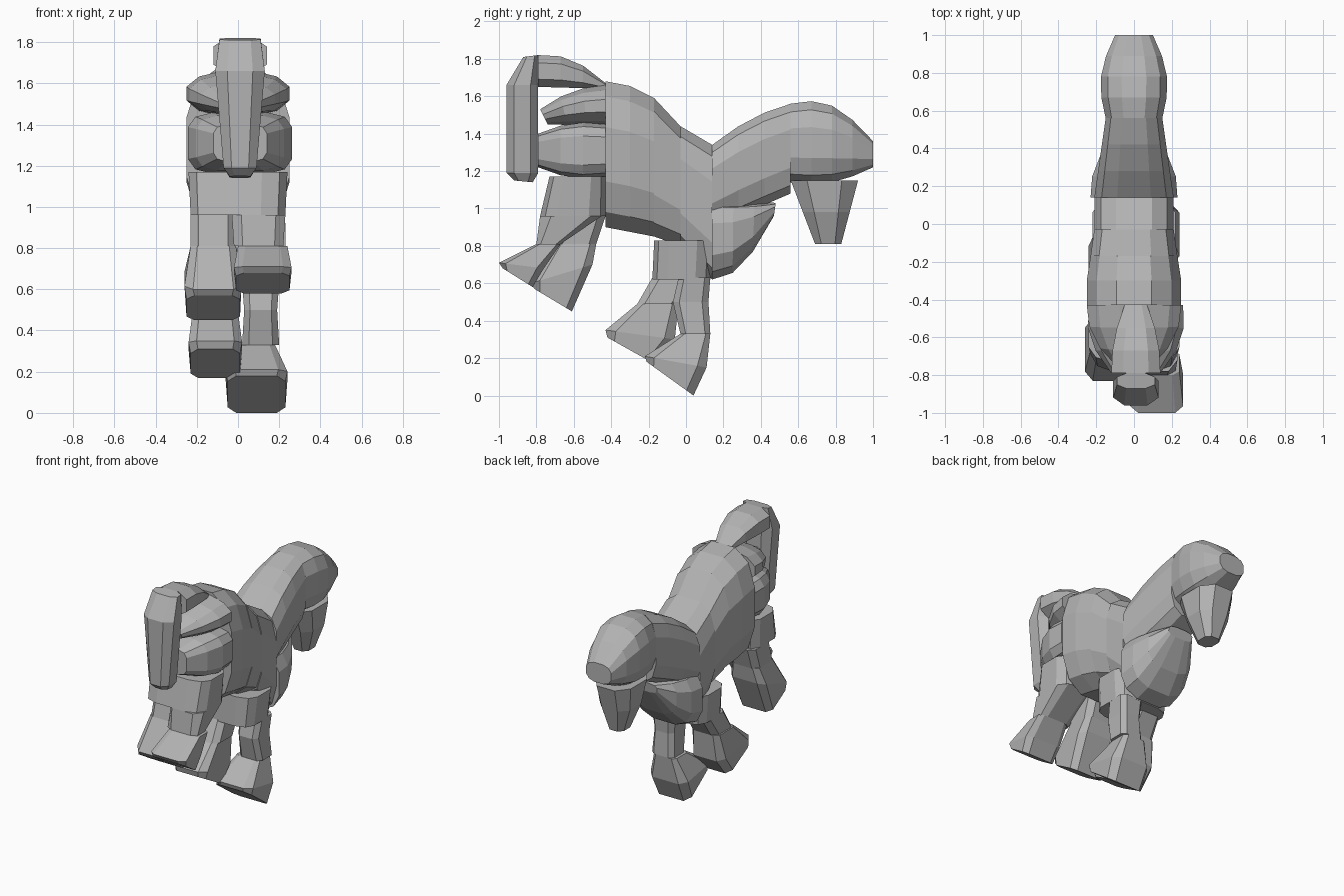
import bpy, bmesh
from math import cos, sin, pi, copysign
from mathutils import Vector

cube = bpy.data.objects.get("Cube")
if cube:
    bpy.data.objects.remove(cube)

shade = (0.45, 0.45, 0.45, 1)
grey = bpy.data.materials.new("plain grey")
grey.use_nodes = True
grey.diffuse_color = shade
grey.node_tree.nodes["Principled BSDF"].inputs["Base Color"].default_value = shade


def section(upper, lower, half_width):
    """A cross-section spanning two (y, z) points of the side profile."""
    return Vector(upper), Vector(lower), half_width


def outline(sides, box):
    """Unit superellipse filling -1..1 both ways; a low box value is squarer."""
    reach = cos(pi / sides) ** box
    angles = [2 * pi * (i + 0.5) / sides for i in range(sides)]
    return [tuple(copysign(abs(f(a)) ** box, f(a)) / reach for f in (cos, sin))
            for a in angles]


def bulging(sections, steps, crest, belly, swell):
    """Subdivide between sections, arching the upper, lower and side edges."""
    result = [sections[0]]
    for (up_a, low_a, width_a), (up_b, low_b, width_b) in zip(sections, sections[1:]):
        for step in range(1, steps + 1):
            t = step / steps
            arch = sin(pi * t)
            upper, lower = up_a.lerp(up_b, t), low_a.lerp(low_b, t)
            axis = (upper - lower).normalized()
            width = width_a + (width_b - width_a) * t + swell * arch
            result.append((upper + axis * crest * arch, lower - axis * belly * arch, width))
    return result


def loft(name, *sections, x=0, sides=12, box=0.75, steps=1, crest=0, belly=0, swell=0):
    """Skin a closed flat-shaded part through its cross-sections."""
    bm = bmesh.new()
    loops = []
    for upper, lower, width in bulging(sections, steps, crest, belly, swell):
        loop = []
        for across, along in outline(sides, box):
            point = lower.lerp(upper, (1 + along) / 2)
            loop.append(bm.verts.new((x + width * across, point.x, point.y)))
        loops.append(loop)
    for a, b in zip(loops, loops[1:]):
        for i in range(sides):
            j = (i + 1) % sides
            bm.faces.new((a[i], a[j], b[j], b[i]))
    bm.faces.new(loops[0])
    bm.faces.new(loops[-1])
    bmesh.ops.recalc_face_normals(bm, faces=bm.faces)
    mesh = bpy.data.meshes.new(name)
    bm.to_mesh(mesh)
    bm.free()
    mesh.materials.append(grey)
    bpy.context.collection.objects.link(bpy.data.objects.new(name, mesh))


# Trunk, with shared seams between neighbouring blocks
hip_y, chest_y, poll_y = -0.43, 0.14, 0.56
hip = section((hip_y, 1.68), (hip_y, 0.9), 0.25)
waist = section((-0.17, 1.59), (-0.17, 0.85), 0.23)
withers = section((-0.03, 1.44), (-0.03, 0.8), 0.21)
chest = section((chest_y, 1.34), (chest_y, 0.62), 0.21)
loft("rear_barrel", hip, waist, steps=2, crest=0.02, swell=0.01)
loft("middle_barrel", waist, withers, box=0.7)
loft("shoulders", withers, chest, box=0.6)
loft("breast", section((chest_y, 1.05), (chest_y, 0.62), 0.23),
     section((0.48, 1.03), (0.47, 0.96), 0.1),
     box=0.7, steps=3, belly=0.09, swell=0.04)
loft("neck", section((chest_y, 1.34), (chest_y, 0.9), 0.21),
     section((poll_y, 1.56), (poll_y, 1.08), 0.15),
     box=0.65, steps=3, crest=0.03)

# Head
loft("head", section((poll_y, 1.56), (poll_y, 1.14), 0.15),
     section((1, 1.36), (1, 1.22), 0.1),
     steps=4, crest=0.09, belly=0.04, swell=0.05)
loft("muzzle", section((0.92, 1.15), (poll_y, 1.15), 0.14),
     section((0.83, 0.81), (0.69, 0.81), 0.06),
     sides=8, steps=2, swell=0.02)

# Hindquarters
loft("croup", section((hip_y, 1.66), (hip_y, 1.44), 0.25),
     section((-0.78, 1.53), (-0.74, 1.45), 0.08),
     box=0.9, steps=3, crest=0.03, swell=0.05)
loft("rump", section((hip_y, 1.45), (hip_y, 1.17), 0.25),
     section((-0.79, 1.4), (-0.79, 1.22), 0.13), x=0.01,
     box=0.5, steps=3, crest=0.03, belly=0.03, swell=0.05)
loft("thighs", section((-0.73, 1.17), (hip_y, 1.17), 0.24),
     section((-0.78, 0.96), (hip_y, 0.96), 0.23), box=0.55)

# Tail
loft("tail_base", section((hip_y, 1.67), (hip_y, 1.64), 0.06),
     section((-0.79, 1.82), (-0.79, 1.65), 0.13), x=0.01,
     sides=8, steps=3, crest=0.05, swell=0.02)
loft("tail_drop", section((-0.79, 1.82), (-0.87, 1.81), 0.1),
     section((-0.79, 1.66), (-0.96, 1.66), 0.12),
     section((-0.79, 1.19), (-0.96, 1.19), 0.08),
     section((-0.82, 1.14), (-0.92, 1.15), 0.05), x=0.01, sides=8)

# Front legs: each hoof starts on the seam where its shin ends
loft("forearms", section((-0.17, 0.83), (chest_y, 0.83), 0.22),
     section((-0.18, 0.62), (0.13, 0.62), 0.2), box=0.55)
fetlock = section((-0.03, 0.33), (0.13, 0.33), 0.09)
loft("left_front_shin", section((-0.04, 0.63), (0.13, 0.63), 0.09),
     section((-0.07, 0.5), (0.12, 0.5), 0.08), fetlock, x=0.11, sides=8, box=0.5)
loft("left_front_hoof", fetlock, section((-0.22, 0.21), (0.11, 0.15), 0.15),
     section((-0.21, 0.18), (0.04, 0), 0.14), x=0.09, sides=8, box=0.4)
fetlock = section((-0.26, 0.49), (-0.04, 0.49), 0.11)
loft("right_front_shin", section((-0.18, 0.63), (0.05, 0.63), 0.1),
     fetlock, x=-0.1, sides=8, box=0.5)
loft("right_front_hoof", fetlock, section((-0.43, 0.35), (-0.06, 0.3), 0.13),
     section((-0.42, 0.31), (-0.17, 0.17), 0.12), x=-0.11, sides=8, box=0.4)

# Hind legs
fetlock = section((-0.8, 0.81), (-0.67, 0.81), 0.12)
loft("left_hind_shin", section((-0.78, 0.96), (-0.45, 0.96), 0.13),
     fetlock, x=0.1, sides=8, box=0.5)
loft("left_hind_hoof", fetlock, section((-1, 0.71), (-0.76, 0.68), 0.14),
     section((-0.98, 0.68), (-0.82, 0.58), 0.13), x=0.12, sides=8, box=0.4)
fetlock = section((-0.7, 0.81), (-0.48, 0.81), 0.11)
loft("right_hind_shin", section((-0.66, 0.96), (hip_y, 0.96), 0.11),
     fetlock, x=-0.12, sides=8, box=0.5)
loft("right_hind_hoof", fetlock, section((-0.83, 0.6), (-0.5, 0.7), 0.14),
     section((-0.81, 0.57), (-0.61, 0.45), 0.13), x=-0.12, sides=8, box=0.4)
